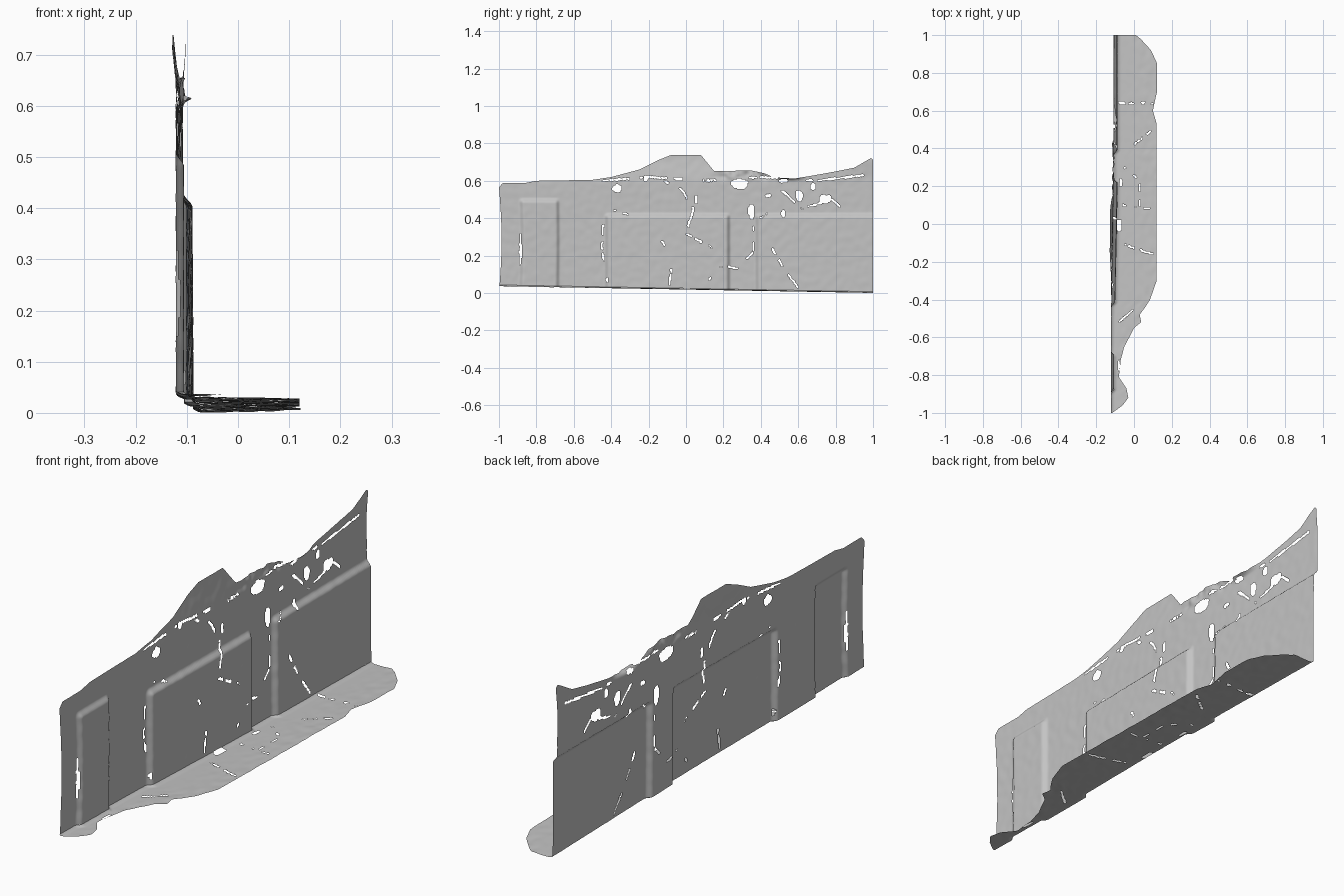
import bpy, bmesh, math, random
from mathutils import Vector, noise

if "Cube" in bpy.data.objects:
    bpy.data.objects.remove(bpy.data.objects["Cube"])

random.seed(4)
grey = bpy.data.materials.new("plaster_grey")
grey.diffuse_color = (0.55, 0.55, 0.55, 1)
grey.use_nodes = True
grey.node_tree.nodes["Principled BSDF"].inputs["Base Color"].default_value = grey.diffuse_color


def lerp_profile(pts, y):
    for (a, za), (b, zb) in zip(pts, pts[1:]):
        if y <= b:
            return za + (zb - za) * max(0, y - a) / (b - a)
    return pts[-1][1]


def step(a, b, x):
    t = min(1, max(0, (x - a) / (b - a)))
    return t * t * (3 - 2 * t)


def is_hole(p, holes, cracks, width):
    for cx, cy, rx, ry in holes:
        wobble = 1 + 0.5 * noise.noise(Vector((p.x * 30, p.y * 30, 1)))
        if ((p.x - cx) / rx) ** 2 + ((p.y - cy) / ry) ** 2 < wobble:
            return True
    for path in cracks:
        for a, b in zip(path, path[1:]):
            a, b = Vector(a), Vector(b)
            d = b - a
            t = (p - a).dot(d) / d.length_squared
            if 0 <= t <= 1 and (p - a - d * t).length < width:
                if noise.noise(Vector((p.x * 22, p.y * 22, 7))) > 0.0:  # broken dashes
                    return True
    return False


def sheet(name, nu, nv, fn, plane, holes, cracks, width):
    """Thin scanned surface: grid through fn(u, v), torn open by holes and cracks."""
    bm = bmesh.new()
    g = [[bm.verts.new(fn(i / nu, j / nv)) for j in range(nv + 1)] for i in range(nu + 1)]
    for i in range(nu):
        for j in range(nv):
            c = (g[i][j].co + g[i + 1][j + 1].co) / 2
            if not is_hole(Vector(plane(c)), holes, cracks, width):
                bm.faces.new((g[i][j], g[i + 1][j], g[i + 1][j + 1], g[i][j + 1]))
    bmesh.ops.delete(bm, geom=[v for v in bm.verts if not v.link_faces], context='VERTS')
    # soften the torn edges, leave the outer border alone
    rim = {v for i in range(nu + 1) for j in (0, nv) for v in [g[i][j]] if v.is_valid}
    rim |= {v for j in range(nv + 1) for i in (0, nu) for v in [g[i][j]] if v.is_valid}
    torn = [v for v in bm.verts if v.is_boundary and v not in rim]
    bmesh.ops.smooth_vert(bm, verts=torn, factor=0.4,
                          use_axis_x=True, use_axis_y=True, use_axis_z=True)
    for f in bm.faces:
        f.smooth = True
    me = bpy.data.meshes.new(name)
    bm.to_mesh(me)
    bm.free()
    me.materials.append(grey)
    ob = bpy.data.objects.new(name, me)
    bpy.context.collection.objects.link(ob)
    return ob


# Wall outline and raised panels (y start, y end, top, depth)
TOP = [(-1, .565), (-.98, .588), (-.86, .588), (-.8, .6), (-.5, .605), (-.4, .62), (-.25, .66),
       (-.15, .71), (-.08, .738), (.08, .738), (.15, .652), (.35, .655), (.42, .64), (.47, .618),
       (.58, .612), (.7, .632), (.8, .65), (.9, .67), (.96, .705), (.99, .722), (1, .712)]
PANELS = [(-.9, -.675, .51, .015), (-.44, .24, .43, .018), (.365, 1.2, .43, .018)]
FILLET = .012


def floor_z(y):
    return .018 - .018 * y


def wall_x(y, z):
    x = -.121 + .014 * step(-.7, .3, y) + .006 * (.3 - z) * step(-.6, 0, y)
    for a, b, top, depth in PANELS:
        x += depth * step(a, a + .03, y) * (1 - step(b - .025, b, y)) * (1 - step(top - .028, top, z))
    # peak leans back, crumpled lip stands forward
    x -= .014 * step(.58, .74, z) * (1 - step(.1, .4, y))
    x += .007 * step(.6, .72, z) * step(.7, 1, y)
    x += .03 * math.exp(-((y - .55) / .06) ** 2 - ((z - .622) / .012) ** 2)
    rough = step(.59, .63, z) * step(.12, .2, y) * (1 - step(.5, .6, y))
    return x + (.0012 + .012 * rough) * noise.noise(Vector((y * 25, z * 25, 0)))


def wall(u, v):
    y = -1 + 2 * u
    z0 = floor_z(y) + FILLET * .6
    z = z0 + v * (lerp_profile(TOP, y) - z0)
    x = wall_x(y, z)
    return x, y + (1 - u) ** 8 * .014 * math.sin(math.pi * min(1, z / .57)), z


wall_holes = [(.29, .585, .048, .026), (.745, .505, .034, .022), (.605, .52, .018, .028),
              (-.37, .56, .022, .02), (.35, .435, .015, .045), (-.885, .24, .006, .085),
              (-.215, .612, .012, .015), (.52, .6, .022, .01), (.055, .5, .008, .025),
              (.52, .425, .008, .022), (.68, .57, .012, .02), (.44, .52, .02, .008)]
wall_cracks = [[(-.42, .05), (-.45, .25), (-.44, .4), (-.38, .44), (-.3, .42)],
               [(-.13, .28), (-.08, .2), (-.075, .14), (-.09, .04)],
               [(-.12, .6), (-.02, .55), (.04, .45), (.0, .32), (.14, .24)],
               [(.1, .05), (.2, .15), (.27, .13), (.36, .22), (.36, .38), (.47, .45)],
               [(.46, .24), (.53, .12), (.6, .03)],
               [(-.45, .6), (-.2, .62), (.1, .6), (.4, .62), (.7, .6), (.95, .63)],
               [(.5, .56), (.62, .45), (.78, .5), (.85, .44)]]
sheet("panelled_wall", 330, 105, wall, lambda c: (c.y, c.z), wall_holes, wall_cracks, .0045)

# Floor strip with ragged outer edge
EDGE = [(-1, -.115), (-.96, -.06), (-.92, -.03), (-.87, -.04), (-.81, -.08), (-.72, -.07),
        (-.65, -.052), (-.6, -.025), (-.55, .0), (-.52, .038), (-.48, .03), (-.44, .06),
        (-.4, .085), (-.3, .12), (.53, .12), (.6, .1), (.65, .11), (.7, .122), (.85, .122),
        (.92, .09), (.98, .035), (1, .01)]


def floor(u, v):
    y = -1 + 2 * v
    x0 = wall_x(y, floor_z(y) + FILLET * .6)
    width = max(.005, lerp_profile(EDGE, y) - x0)
    d = u * width
    z = floor_z(y) + .6 * FILLET * max(0, 1 - d / .02) ** 2 + .02 * d
    z += .002 * u * noise.noise(Vector((d * 30, y * 20, 3)))
    return x0 + d, y, z


floor_holes = [(-.078, -.01, .014, .03), (-.08, -.75, .005, .03), (-.07, .22, .007, .02)]
floor_cracks = [[(-.08, .64), (.1, .64)], [(-.05, .3), (.03, .23), (.03, .08)],
                [(-.08, -.1), (.1, -.16)], [(-.06, -.3), (.08, -.22)], [(.0, .42), (.1, .5)],
                [(-.08, -.52), (.0, -.45)], [(-.06, .1), (.09, .08)]]
sheet("floor_strip", 36, 300, floor, lambda c: (c.x, c.y), floor_holes, floor_cracks, .004)
